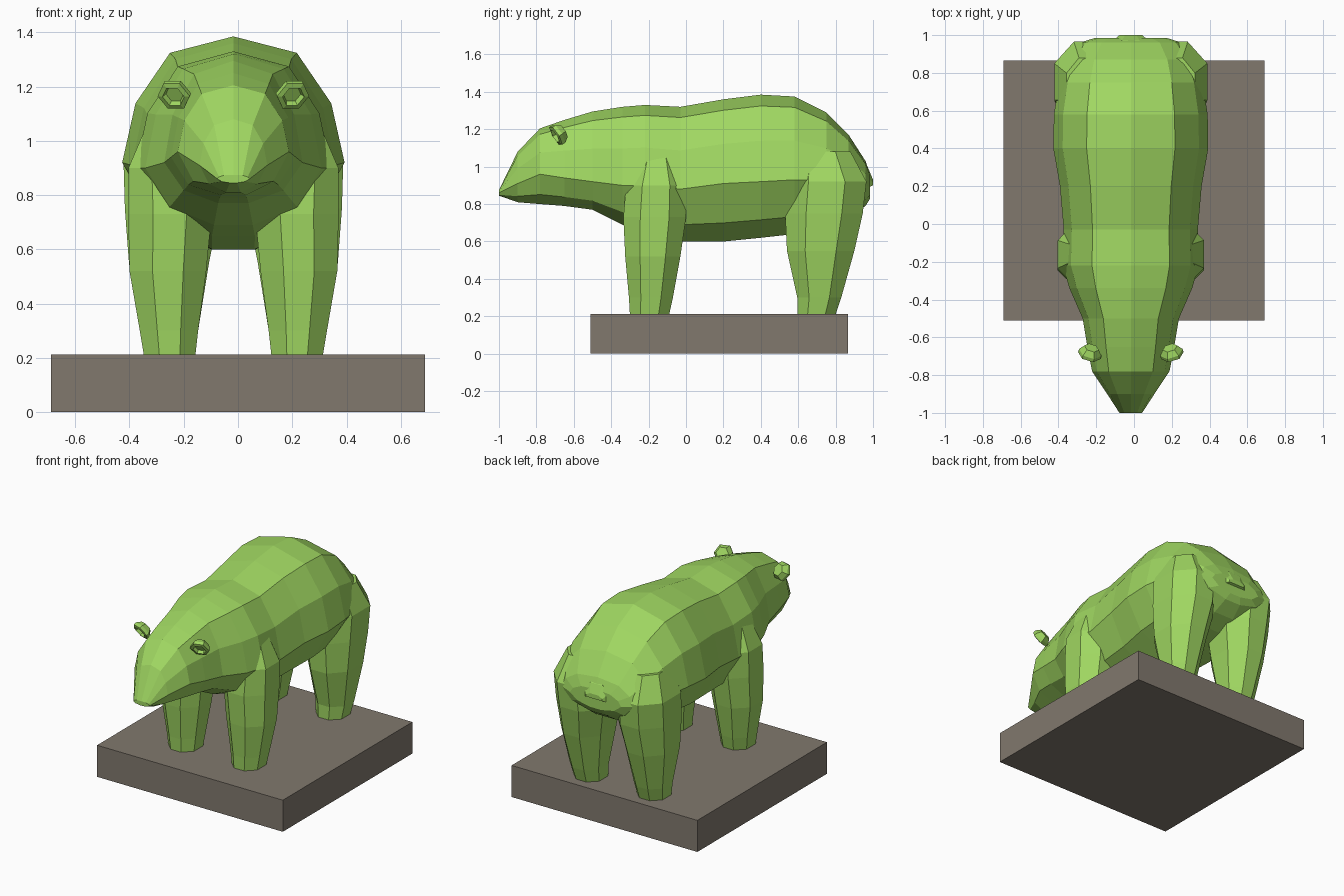
import bpy, bmesh, math
from mathutils import Vector

cube = bpy.data.objects.get("Cube")
if cube:
    bpy.data.objects.remove(cube, do_unlink=True)

CX = -0.017  # the animal stands slightly off the plinth's centre line


def material(name, rgb):
    m = bpy.data.materials.new(name)
    m.use_nodes = True
    color = (*rgb, 1)
    m.diffuse_color = color
    m.node_tree.nodes["Principled BSDF"].inputs["Base Color"].default_value = color
    return m


green = material("leaf green", (0.35, 0.68, 0.12))
stone = material("warm grey stone", (0.22, 0.19, 0.155))


def loft(name, rings, mat):
    """Skin a list of equal-length point rings and cap both ends."""
    bm = bmesh.new()
    rows = [[bm.verts.new(p) for p in ring] for ring in rings]
    n = len(rows[0])
    for a, b in zip(rows, rows[1:]):
        for i in range(n):
            j = (i + 1) % n
            bm.faces.new((a[i], a[j], b[j], b[i]))
    bm.faces.new(rows[0])
    bm.faces.new(rows[-1])
    bmesh.ops.recalc_face_normals(bm, faces=bm.faces)
    mesh = bpy.data.meshes.new(name)
    bm.to_mesh(mesh)
    bm.free()
    mesh.materials.append(mat)
    ob = bpy.data.objects.new(name, mesh)
    bpy.context.collection.objects.link(ob)
    return ob


def body_ring(y, top, mid, bottom, w):
    """Symmetrical section: flat back, round flank, tucked belly."""
    up, down = top - mid, mid - bottom
    half = [(0.57 * w, top - 0.13 * up), (0.88 * w, mid + 0.47 * up), (w, mid),
            (0.72 * w, mid - 0.68 * down), (0.22 * w, bottom)]
    pts = [(0, top)] + half + [(-x, z) for x, z in reversed(half)]
    return [(CX + x, y, z) for x, z in pts]


# Head, neck, trunk and rump: y, top, widest height, bottom, half width
stations = [
    (-1.00, 0.875, 0.86, 0.845, 0.06),
    (-0.90, 1.08, 0.91, 0.81, 0.125),
    (-0.78, 1.205, 0.96, 0.80, 0.205),
    (-0.65, 1.25, 0.94, 0.79, 0.23),
    (-0.50, 1.295, 0.92, 0.77, 0.255),
    (-0.34, 1.32, 0.90, 0.69, 0.325),
    (-0.22, 1.33, 0.90, 0.65, 0.36),
    (-0.03, 1.32, 0.88, 0.60, 0.355),
    (0.20, 1.36, 0.91, 0.60, 0.375),
    (0.40, 1.385, 0.92, 0.62, 0.41),
    (0.58, 1.375, 0.93, 0.64, 0.407),
    (0.75, 1.29, 0.93, 0.68, 0.38),
    (0.87, 1.17, 0.92, 0.73, 0.34),
    (0.96, 1.03, 0.90, 0.79, 0.27),
    (0.985, 0.96, 0.89, 0.83, 0.19),
]
loft("body", [body_ring(*s) for s in stations], green)


def leg_ring(side, z, y0, y1, x0, x1):
    """Chamfered rectangle between front/back and inner/outer limits."""
    cx, cy = 0.3 * (x1 - x0), 0.27 * (y1 - y0)
    pts = [(x0 + cx, y0), (x1 - cx, y0), (x1, y0 + cy), (x1, y1 - cy),
           (x1 - cx, y1), (x0 + cx, y1), (x0, y1 - cy), (x0, y0 + cy)]
    return [(CX + side * x, y, z) for x, y in pts]


# Legs: height, front, back, inner, outer
front_leg = [(0.21, -0.30, -0.09, 0.14, 0.33), (0.30, -0.305, -0.07, 0.13, 0.345),
             (0.52, -0.325, -0.03, 0.10, 0.383), (0.73, -0.335, 0.0, 0.08, 0.388),
             (0.90, -0.32, 0.0, 0.10, 0.387), (1.08, -0.25, -0.06, 0.14, 0.31)]
hind_leg = [(0.21, 0.595, 0.80, 0.14, 0.33), (0.30, 0.595, 0.83, 0.13, 0.345),
            (0.55, 0.54, 0.90, 0.09, 0.385), (0.75, 0.53, 0.945, 0.05, 0.40),
            (0.92, 0.54, 0.965, 0.06, 0.405), (1.08, 0.58, 0.88, 0.12, 0.34)]
for side, word in ((1, "left"), (-1, "right")):
    for part, levels in (("front_leg", front_leg), ("hind_leg", hind_leg)):
        loft(f"{word}_{part}", [leg_ring(side, *v) for v in levels], green)

    # Six-sided cupped ear: radius and depth from back to hollow
    ear = [(0.04, -0.03), (0.062, 0.0), (0.062, 0.02), (0.042, 0.025), (0.034, 0.005)]
    turns = [math.tau * i / 6 for i in range(6)]
    ob = loft(f"{word}_ear", [[(r * math.cos(t), r * math.sin(t), d) for t in turns]
                              for r, d in ear], green)
    ob.location = (CX + side * 0.215, -0.68, 1.175)
    facing = Vector((side * 0.25, -0.8, -0.5))
    ob.rotation_euler = facing.to_track_quat('Z', 'Y').to_euler()

# Stubby tail: distance back, half width, top, bottom
tail = [(0.93, 0.10, 1.04, 0.88), (0.975, 0.09, 0.99, 0.89), (1.0, 0.06, 0.93, 0.90)]
loft("tail", [[(CX - w, y, b), (CX + w, y, b), (CX + w, y, (t + b) / 2),
               (CX + w / 2, y, t), (CX - w / 2, y, t), (CX - w, y, (t + b) / 2)]
              for y, w, t, b in tail], green)

# Stone plinth
loft("plinth", [[(x, y, z) for x, y in ((-0.69, -0.51), (0.69, -0.51),
                                        (0.69, 0.865), (-0.69, 0.865))]
                for z in (0, 0.212)], stone)
